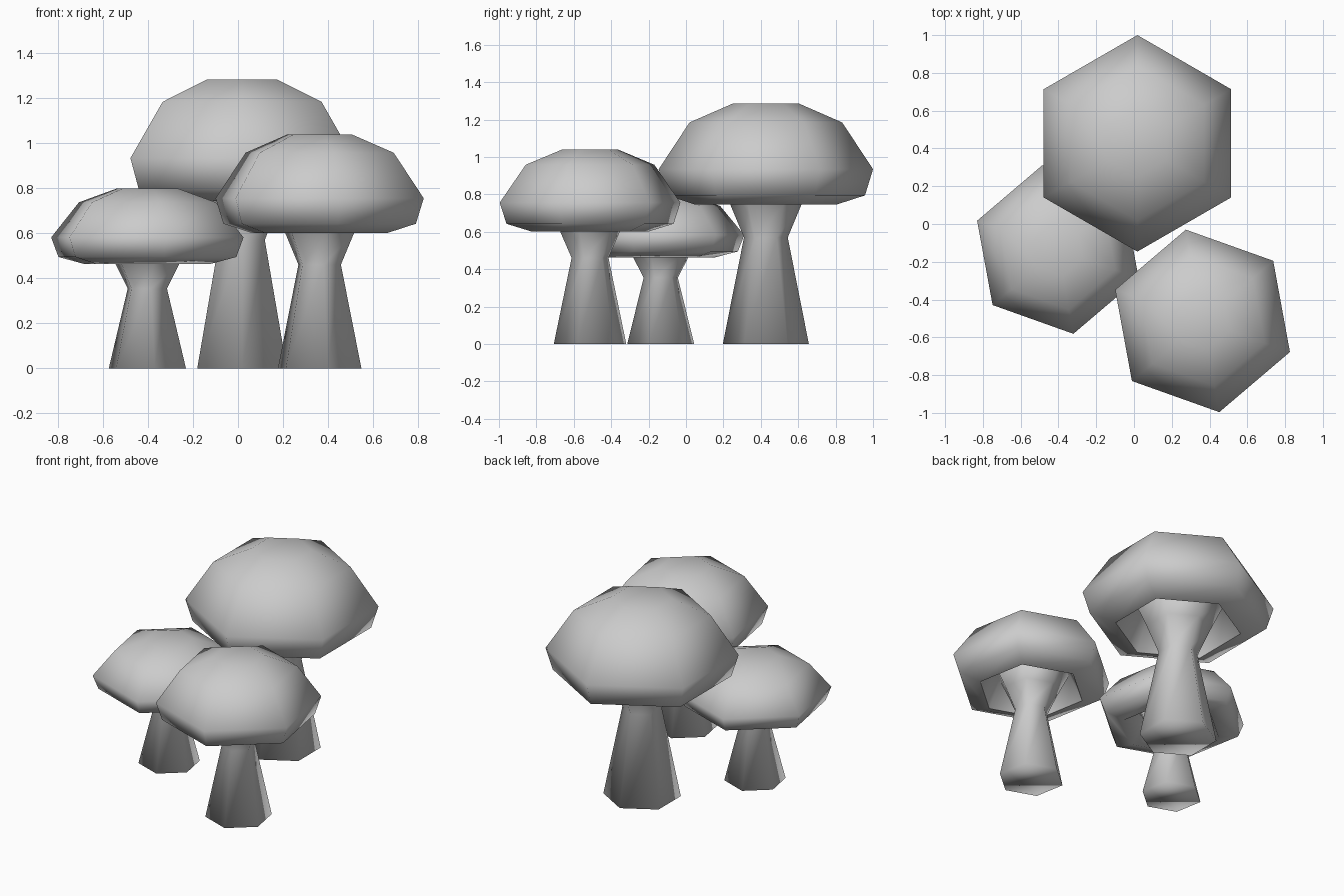
import bpy, bmesh
from math import cos, sin, radians, tau

if "Cube" in bpy.data.objects:
    bpy.data.objects.remove(bpy.data.objects["Cube"])

# (radius, height) profiles of the largest mushroom
CAP = [(0.29, 0.93), (0.375, 0.745), (0.53, 0.795), (0.573, 0.935),
       (0.408, 1.185), (0.179, 1.285)]
STEM = [(0.23, 0.0), (0.117, 0.57), (0.19, 0.745), (0.276, 0.93)]


def lathe(name, profile, centre, angle, sxy, sz, sharp):
    """Six-sided closed solid from a profile of stacked rings."""
    bm = bmesh.new()
    rings = []
    for r, z in profile:
        rings.append([bm.verts.new((r * sxy * cos(angle + tau * i / 6),
                                    r * sxy * sin(angle + tau * i / 6),
                                    z * sz)) for i in range(6)])
    for a, b in zip(rings, rings[1:]):
        for i in range(6):
            j = (i + 1) % 6
            bm.faces.new((a[i], a[j], b[j], b[i]))
    bm.faces.new(rings[0][::-1])
    bm.faces.new(rings[-1])
    bmesh.ops.recalc_face_normals(bm, faces=bm.faces)
    for f in bm.faces:
        f.smooth = True
    # crease where the surface turns sharply (cap rim)
    for e in bm.edges:
        if e.calc_face_angle(0) > radians(sharp):
            e.smooth = False
    mesh = bpy.data.meshes.new(name)
    bm.to_mesh(mesh)
    bm.free()
    obj = bpy.data.objects.new(name, mesh)
    obj.location = (*centre, 0)
    bpy.context.collection.objects.link(obj)


# name, centre, rotation, width scale, height scale
for name, centre, deg, sxy, sz in [
        ("large_mushroom", (0.018, 0.427), 90, 1.0, 1.0),
        ("medium_mushroom", (0.363, -0.513), 100.4, 0.857, 0.809),
        ("small_mushroom", (-0.403, -0.135), 100.4, 0.792, 0.623)]:
    lathe(name + "_cap", CAP, centre, radians(deg), sxy, sz, 85)
    lathe(name + "_stem", STEM, centre, radians(deg), sxy, sz, 150)
